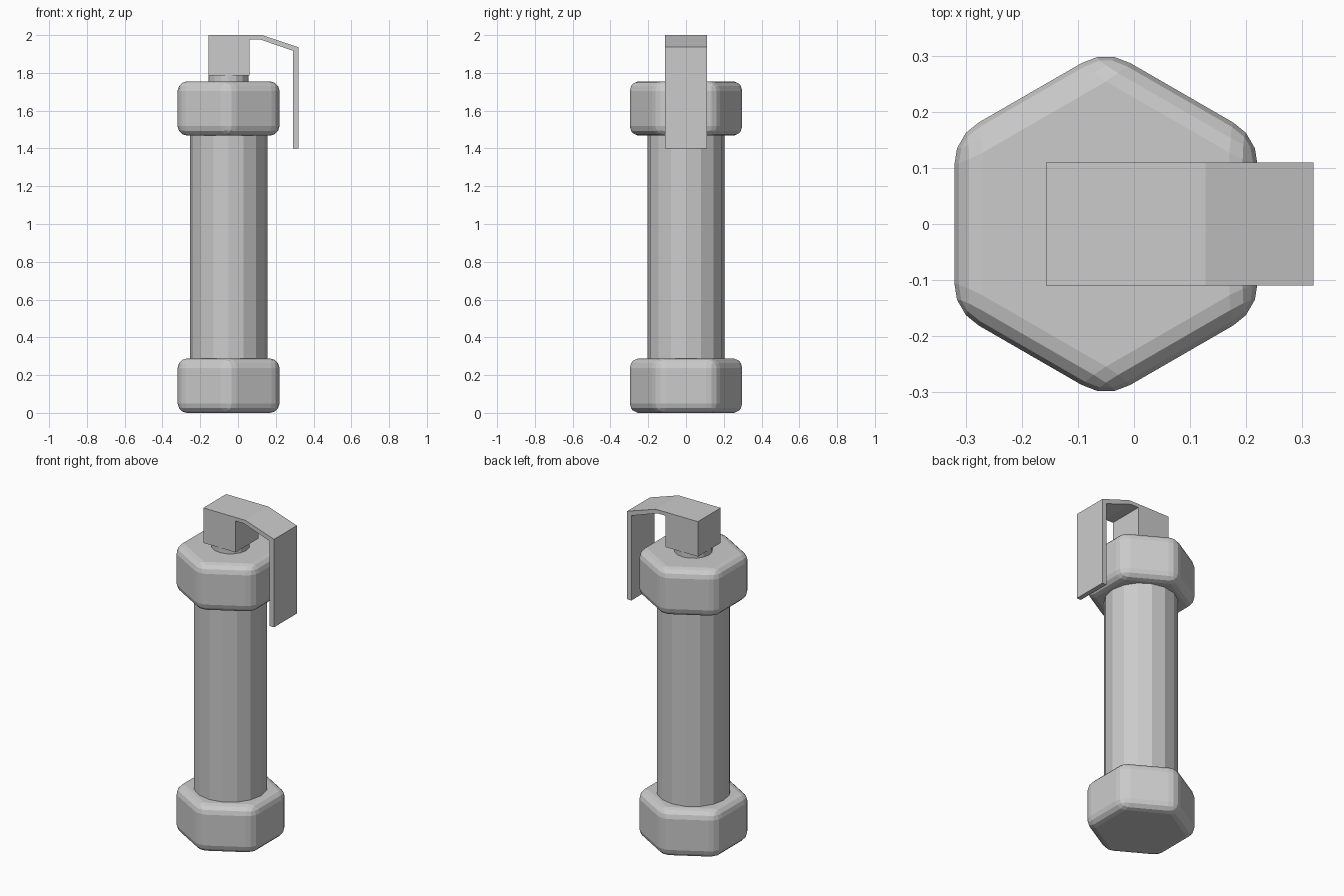
import bpy, bmesh
from math import pi

if "Cube" in bpy.data.objects:
    bpy.data.objects.remove(bpy.data.objects["Cube"])

CX = -0.05  # axis of the tube


def cylinder(name, radius, z0, z1, sides, turn=0.0):
    bpy.ops.mesh.primitive_cylinder_add(
        vertices=sides, radius=radius, depth=z1 - z0,
        location=(CX, 0, (z0 + z1) / 2), rotation=(0, 0, turn))
    ob = bpy.context.object
    ob.name = name
    return ob


def hex_cap(name, z0, z1):
    ob = cylinder(name, 0.3118, z0, z1, 6)
    bev = ob.modifiers.new("rounding", 'BEVEL')
    bev.width = 0.05
    bev.segments = 3
    bev.limit_method = 'NONE'
    return ob


def extruded_profile(name, points, half_width):
    bm = bmesh.new()
    face = bm.faces.new([bm.verts.new((x, -half_width, z)) for x, z in points])
    out = bmesh.ops.extrude_face_region(bm, geom=[face])
    verts = [g for g in out["geom"] if isinstance(g, bmesh.types.BMVert)]
    bmesh.ops.translate(bm, verts=verts, vec=(0, 2 * half_width, 0))
    bmesh.ops.recalc_face_normals(bm, faces=bm.faces)
    me = bpy.data.meshes.new(name)
    bm.to_mesh(me)
    bm.free()
    ob = bpy.data.objects.new(name, me)
    bpy.context.collection.objects.link(ob)
    return ob


# Hexagonal end caps
hex_cap("bottom_cap", 0.0, 0.288)
hex_cap("top_cap", 1.468, 1.755)

# Tube and neck
cylinder("tube_body", 0.205, 0.2, 1.55, 16)
cylinder("neck", 0.106, 1.70, 1.80, 16)

# Fuse block with the bent safety lever, one side profile
extruded_profile("fuse_block_and_lever", [
    (-0.157, 1.787), (0.06, 1.787), (0.06, 1.978), (0.115, 1.978),
    (0.291, 1.917), (0.291, 1.40), (0.32, 1.40), (0.32, 1.936),
    (0.127, 2.0), (-0.157, 2.0)], 0.11)
